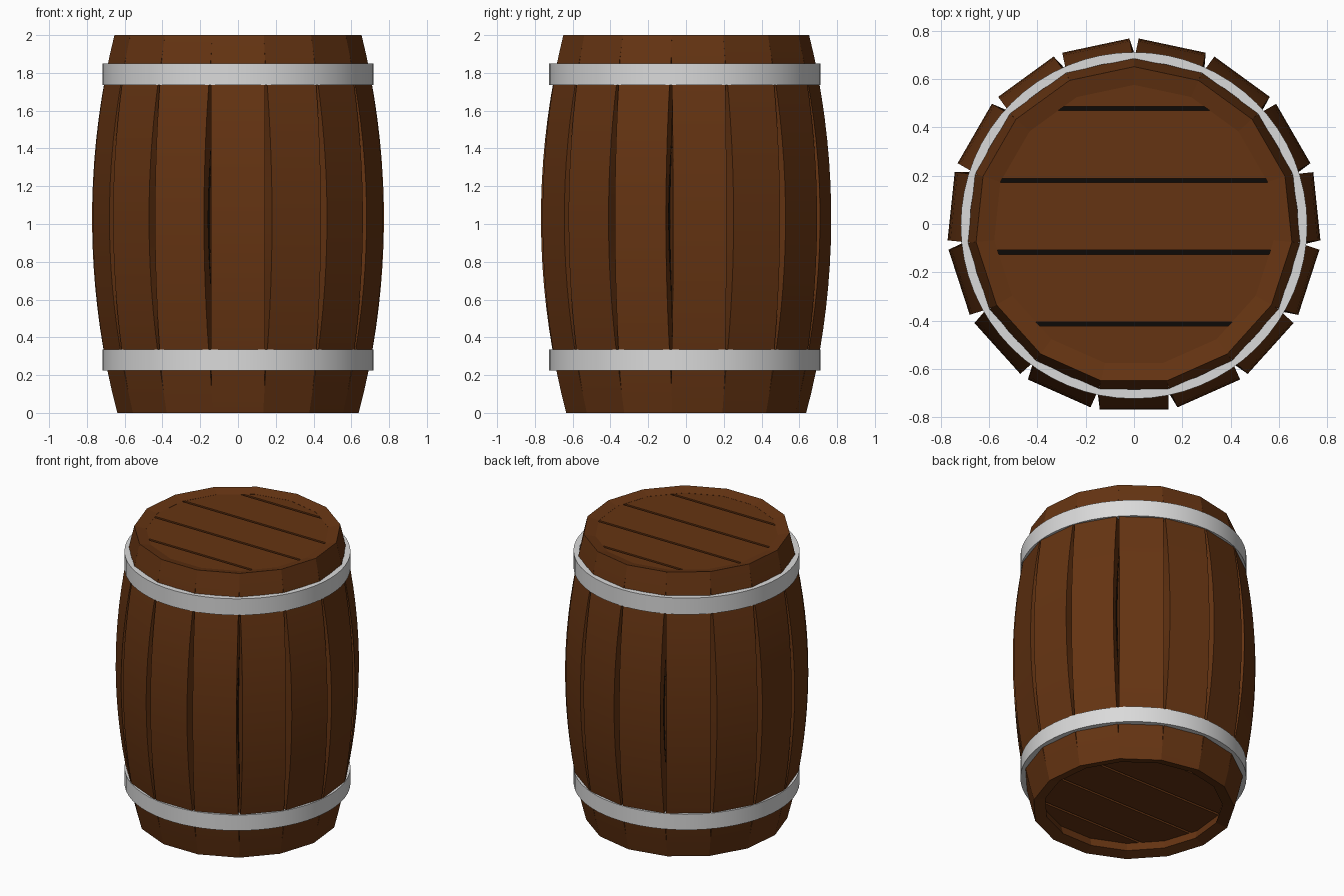
import bpy, bmesh, math
from mathutils import Matrix, Vector

cube = bpy.data.objects.get("Cube")
if cube:
    bpy.data.objects.remove(cube, do_unlink=True)


def material(name, rgb):
    mat = bpy.data.materials.new(name)
    mat.use_nodes = True
    mat.diffuse_color = (*rgb, 1)
    mat.node_tree.nodes["Principled BSDF"].inputs["Base Color"].default_value = (*rgb, 1)
    return mat


WOOD = material("brown wood", (0.13, 0.034, 0.006))
METAL = material("light grey metal", (0.7, 0.7, 0.7))
DARK = material("dark interior", (0.004, 0.003, 0.002))

STAVES = 15
STEP = math.tau / STAVES
HALF_TAN = math.tan(STEP / 2)
HALF_WIDTH = 0.142
THICKNESS = 0.076
OFFSET_Y = -0.006
BELLY, BELLY_Z, CURVE = 0.762, 1.03, 0.126


def radius(z):
    return BELLY - CURVE * (z - BELLY_Z) ** 2


def finish(bm, name, mat, smooth=False):
    bmesh.ops.recalc_face_normals(bm, faces=bm.faces[:])
    mesh = bpy.data.meshes.new(name)
    bm.to_mesh(mesh)
    bm.free()
    mesh.materials.append(mat)
    obj = bpy.data.objects.new(name, mesh)
    obj.location.y = OFFSET_Y
    bpy.context.collection.objects.link(obj)
    if smooth:
        bpy.ops.object.select_all(action="DESELECT")
        obj.select_set(True)
        bpy.context.view_layer.objects.active = obj
        bpy.ops.object.shade_smooth_by_angle(angle=math.radians(20))
    return obj


def loft(bm, rings, closed=False):
    """Skin a list of vertex rings; cap the ends unless the loop closes."""
    count = len(rings[0])
    pairs = list(zip(rings, rings[1:]))
    if closed:
        pairs.append((rings[-1], rings[0]))
    else:
        bm.faces.new(rings[0])
        bm.faces.new(rings[-1])
    for a, b in pairs:
        for i in range(count):
            j = (i + 1) % count
            bm.faces.new((a[i], a[j], b[j], b[i]))


def ring(bm, r, z, count):
    return [bm.verts.new((r * math.cos(math.tau * i / count),
                          r * math.sin(math.tau * i / count), z))
            for i in range(count)]


# Bowed stave, built facing the front, then repeated around the barrel
def stave(index, rows=18):
    bm = bmesh.new()
    rings = []
    for k in range(rows + 1):
        z = 2 * k / rows
        slope = -2 * CURVE * (z - BELLY_Z)
        length = math.hypot(1, slope)
        r_out = radius(z)
        r_in = r_out - THICKNESS / length
        z_in = z + THICKNESS * slope / length
        w_out = min(HALF_WIDTH, r_out * HALF_TAN)
        w_in = min(HALF_WIDTH, r_in * HALF_TAN)
        skew = -2.5 * (r_in * HALF_TAN - w_in)
        rings.append([bm.verts.new(p) for p in (
            (-w_out, -r_out, z), (w_out, -r_out, z),
            (w_in + skew, -r_in, z_in), (-w_in + skew, -r_in, z_in))])
    loft(bm, rings)
    bm.transform(Matrix.Rotation(index * STEP, 4, "Z"))
    finish(bm, f"stave_{index + 1}", WOOD, smooth=True)


for i in range(STAVES):
    stave(i)


# Straight metal hoops
def hoop(name, low, high, outer=0.718, inner=0.68, sides=64):
    bm = bmesh.new()
    rings = [ring(bm, r, z, sides) for r, z in
             ((outer, low), (outer, high), (inner, high), (inner, low))]
    loft(bm, rings, closed=True)
    finish(bm, name, METAL, smooth=True)


hoop("lower_hoop", 0.225, 0.335)
hoop("upper_hoop", 1.735, 1.85)


# End boards: a disc sliced into planks with narrow gaps
def boards(name, low, high, gap=0.017, pitch=0.298, centre=0.038):
    for k in range(5):
        bm = bmesh.new()
        bmesh.ops.create_circle(bm, cap_ends=True, radius=0.6, segments=60)
        middle = centre + (k - 2) * pitch
        for side in (-1, 1):
            if k + side in range(5):
                bmesh.ops.bisect_plane(
                    bm, geom=bm.verts[:] + bm.edges[:] + bm.faces[:],
                    plane_co=(0, middle + side * (pitch - gap) / 2, 0),
                    plane_no=(0, side, 0), clear_outer=True)
        top = bmesh.ops.extrude_face_region(bm, geom=bm.faces[:])["geom"]
        moved = [v for v in top if isinstance(v, bmesh.types.BMVert)]
        bmesh.ops.translate(bm, verts=moved, vec=Vector((0, 0, high - low)))
        bmesh.ops.translate(bm, verts=bm.verts[:], vec=Vector((0, 0, low)))
        finish(bm, f"{name}_{k + 1}", WOOD)


boards("lid_board", 1.93, 1.981)
boards("base_board", 0.08, 0.13)

# Dark core seen through the gaps
bm = bmesh.new()
core_rows = [0.12 + 1.82 * k / 12 for k in range(13)]
loft(bm, [ring(bm, radius(z) - THICKNESS + 0.004, z, 60) for z in core_rows])
finish(bm, "dark_core", DARK, smooth=True)
